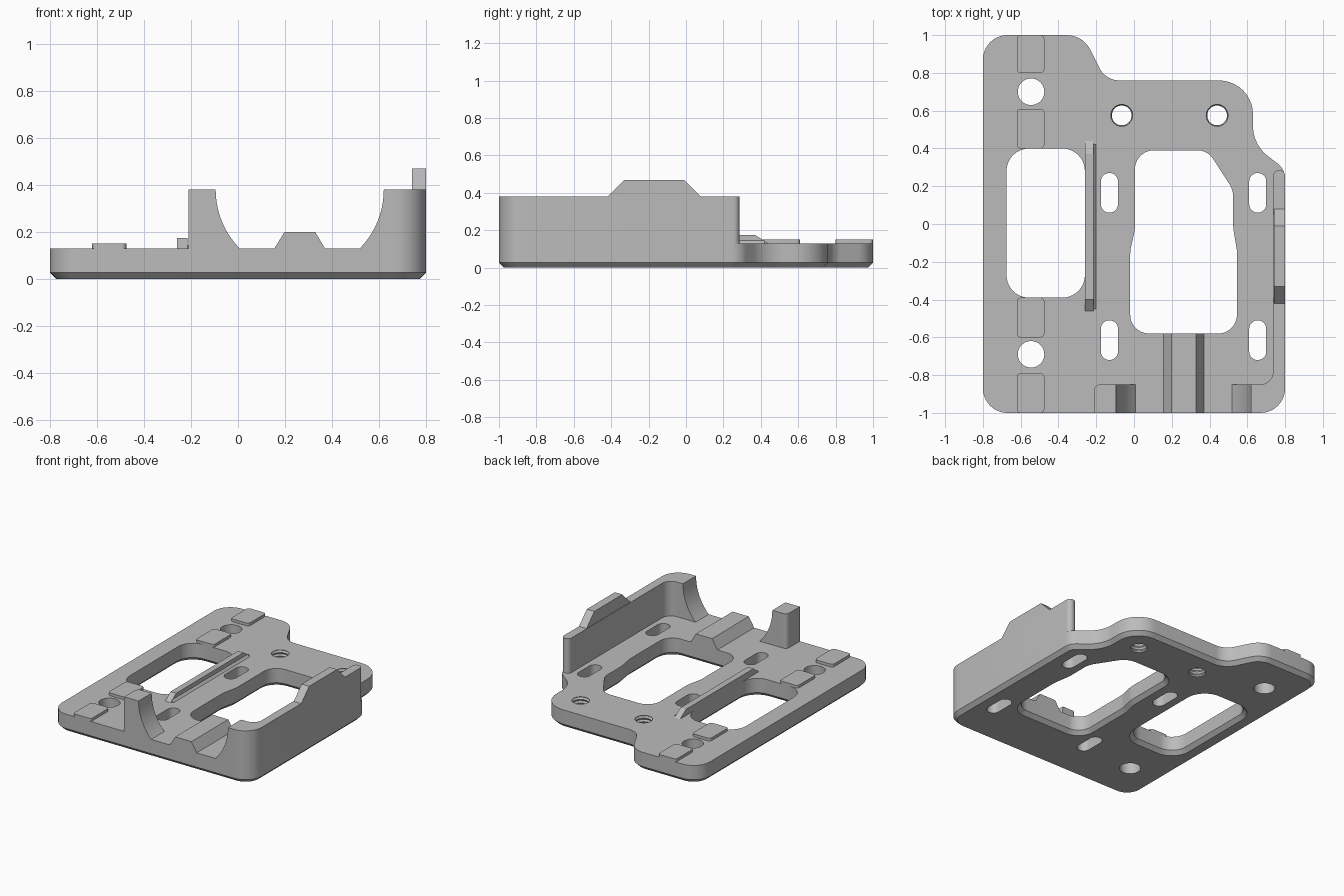
import bpy, bmesh
from math import sin, cos, tan, pi
from mathutils import Vector

cube = bpy.data.objects.get("Cube")
if cube:
    bpy.data.objects.remove(cube, do_unlink=True)

grey = bpy.data.materials.new("grey")
grey.use_nodes = True
GREY = (0.5, 0.5, 0.5, 1)
grey.diffuse_color = GREY
grey.node_tree.nodes["Principled BSDF"].inputs["Base Color"].default_value = GREY

T = 0.13          # plate thickness
WALL = 0.38       # wall height


def fillet(corners, steps=10):
    """Turn (x, y[, radius]) corners into a rounded outline."""
    out, n = [], len(corners)
    for i, c in enumerate(corners):
        p = Vector(c[:2])
        if len(c) < 3:
            out.append(p)
            continue
        a = (Vector(corners[i - 1][:2]) - p).normalized()
        b = (Vector(corners[(i + 1) % n][:2]) - p).normalized()
        half = a.angle(b) / 2
        centre = p + (a + b).normalized() * c[2] / sin(half)
        start = p + a * c[2] / tan(half) - centre
        side = (p - centre) - start * (p - centre).dot(start) / start.length_squared
        side = side.normalized() * c[2]
        for k in range(steps + 1):
            t = (pi - 2 * half) * k / steps
            out.append(centre + start * cos(t) + side * sin(t))
    return out


def rect(x0, x1, y0, y1, r=0):
    pts = [(x0, y0), (x1, y0), (x1, y1), (x0, y1)]
    return fillet([(*p, r) for p in pts]) if r else [Vector(p) for p in pts]


def inset(loop, d):
    """Shrink a counter-clockwise outline by d."""
    out, n = [], len(loop)
    for i, p in enumerate(loop):
        e = (p - loop[i - 1]).normalized()
        f = (loop[(i + 1) % n] - p).normalized()
        ne, nf = Vector((-e.y, e.x)), Vector((-f.y, f.x))
        out.append(p + (ne + nf) * d / (1 + ne.dot(nf)))
    return out


AXES = {"z": lambda u, v, w: (u, v, w),
        "y": lambda u, v, w: (u, w, v),
        "x": lambda u, v, w: (w, u, v)}


def loft(bm, loop, layers, axis="z"):
    """Stack an outline through (height, inset) layers and cap it."""
    rings = [[bm.verts.new(AXES[axis](p.x, p.y, h)) for p in (inset(loop, d) if d else loop)]
             for h, d in layers]
    n = len(loop)
    for lo, hi in zip(rings, rings[1:]):
        for i in range(n):
            j = (i + 1) % n
            bm.faces.new((lo[i], lo[j], hi[j], hi[i]))
    bm.faces.new(rings[0][::-1])
    bm.faces.new(rings[-1])


def finish(name, bm):
    bmesh.ops.recalc_face_normals(bm, faces=bm.faces)
    mesh = bpy.data.meshes.new(name)
    bm.to_mesh(mesh)
    bm.free()
    mesh.materials.append(grey)
    ob = bpy.data.objects.new(name, mesh)
    bpy.context.collection.objects.link(ob)
    return ob


def solid(name, loop, layers, axis="z"):
    bm = bmesh.new()
    loft(bm, loop, layers, axis)
    return finish(name, bm)


def cut(ob, cutter):
    mod = ob.modifiers.new("cut", "BOOLEAN")
    mod.operation, mod.solver, mod.object = "DIFFERENCE", "EXACT", cutter
    bpy.context.view_layer.objects.active = ob
    bpy.ops.object.modifier_apply(modifier=mod.name)


# Base plate with a chamfered underside
outline = fillet([(-0.8, -1, 0.13), (0.8, -1, 0.13), (0.8, 0.29, 0.1), (0.63, 0.42, 0.2),
                  (0.63, 0.76, 0.18), (-0.15, 0.76, 0.12), (-0.27, 1, 0.14), (-0.8, 1, 0.13)])
plate = solid("base_plate", outline, [(0, 0.027), (0.027, 0), (T, 0)])

# Windows, slots and holes
bm = bmesh.new()
flared = [(-0.02, -0.027), (0, -0.027), (0.027, 0), (0.2, 0)]
straight = [(-0.05, 0), (0.2, 0)]
thread = [(-0.03 + 0.013 * k, 0.008 * (k % 2)) for k in range(16)]
loft(bm, rect(-0.675, -0.26, -0.39, 0.4, 0.12), flared)
loft(bm, fillet([(-0.02, -0.58, 0.1), (0.545, -0.58, 0.1), (0.545, -0.14, 0.2),
                 (0.525, -0.02, 0.2), (0.525, 0.18, 0.12), (0.39, 0.39, 0.1),
                 (0.005, 0.39, 0.1), (0.005, -0.03, 0.2), (-0.02, -0.14, 0.2)]), flared)
for x in (-0.13, 0.655):
    for y in (-0.615, 0.165):
        loft(bm, rect(x - 0.045, x + 0.045, y - 0.105, y + 0.105, 0.0445), straight)
for x, y, r, layers in ((-0.545, 0.7, 0.07, straight), (-0.545, -0.69, 0.07, straight),
                        (-0.065, 0.575, 0.06, thread), (0.44, 0.575, 0.06, thread)):
    loft(bm, rect(x - r, x + r, y - r, y + r, r * 0.99), layers)
openings = finish("openings_cutter", bm)
cut(plate, openings)

# Side wall wrapping the front corner, and the front post
wall = solid("side_wall", fillet([(0.5, -1), (0.8, -1, 0.13), (0.8, 0.285, 0.03),
                                  (0.737, 0.285, 0.03), (0.737, -0.85, 0.07), (0.5, -0.85)]),
             [(T, 0), (WALL, 0)])
post = solid("front_post", fillet([(-0.21, -1), (0.02, -1), (0.02, -0.85), (-0.21, -0.85, 0.03)]),
             [(T, 0), (WALL, 0)])

# Round cradle cut through the front
cradle = solid("cradle_cutter", fillet([(-0.095, 0.6), (-0.095, 0.0225, 0.357),
                                        (0.62, 0.0225, 0.357), (0.62, 0.6)], 20),
               [(-1.1, 0), (-0.8, 0)], "y")
for ob in (wall, post):
    cut(ob, cradle)
for helper in (openings, cradle):
    bpy.data.objects.remove(helper, do_unlink=True)

# Raised tab on the side wall
solid("wall_tab", fillet([(-0.42, WALL), (0.08, WALL), (-0.01, 0.47), (-0.33, 0.47)]),
      [(0.74, 0), (0.8, 0)], "x")

# Bevelled block at the front
solid("front_block", fillet([(0.155, T), (0.37, T), (0.328, 0.2), (0.198, 0.2)]),
      [(-1, 0), (-0.58, 0)], "y")

# Raised pads
for i, (y0, y1) in enumerate(((-1, -0.79), (-0.6, -0.39), (0.4, 0.61), (0.8, 1))):
    solid(f"pad_{i + 1}", rect(-0.62, -0.475, y0, y1, 0.02), [(T, 0), (0.15, 0)])

# Centre rib with sloping ends and a wider foot
solid("rib", fillet([(-0.46, T), (0.44, T), (0.37, 0.175), (-0.4, 0.175)]),
      [(-0.26, 0), (-0.215, 0)], "x")
solid("rib_foot", fillet([(-0.215, T), (-0.2, T), (-0.215, 0.145)]),
      [(-0.45, 0), (0.42, 0)], "y")

# Smooth the rounded corners, keep edges sharp
for ob in bpy.context.collection.objects:
    ob.select_set(ob.type == "MESH" and grey.name in ob.data.materials)
bpy.context.view_layer.objects.active = plate
bpy.ops.object.shade_smooth_by_angle(angle=0.5)
